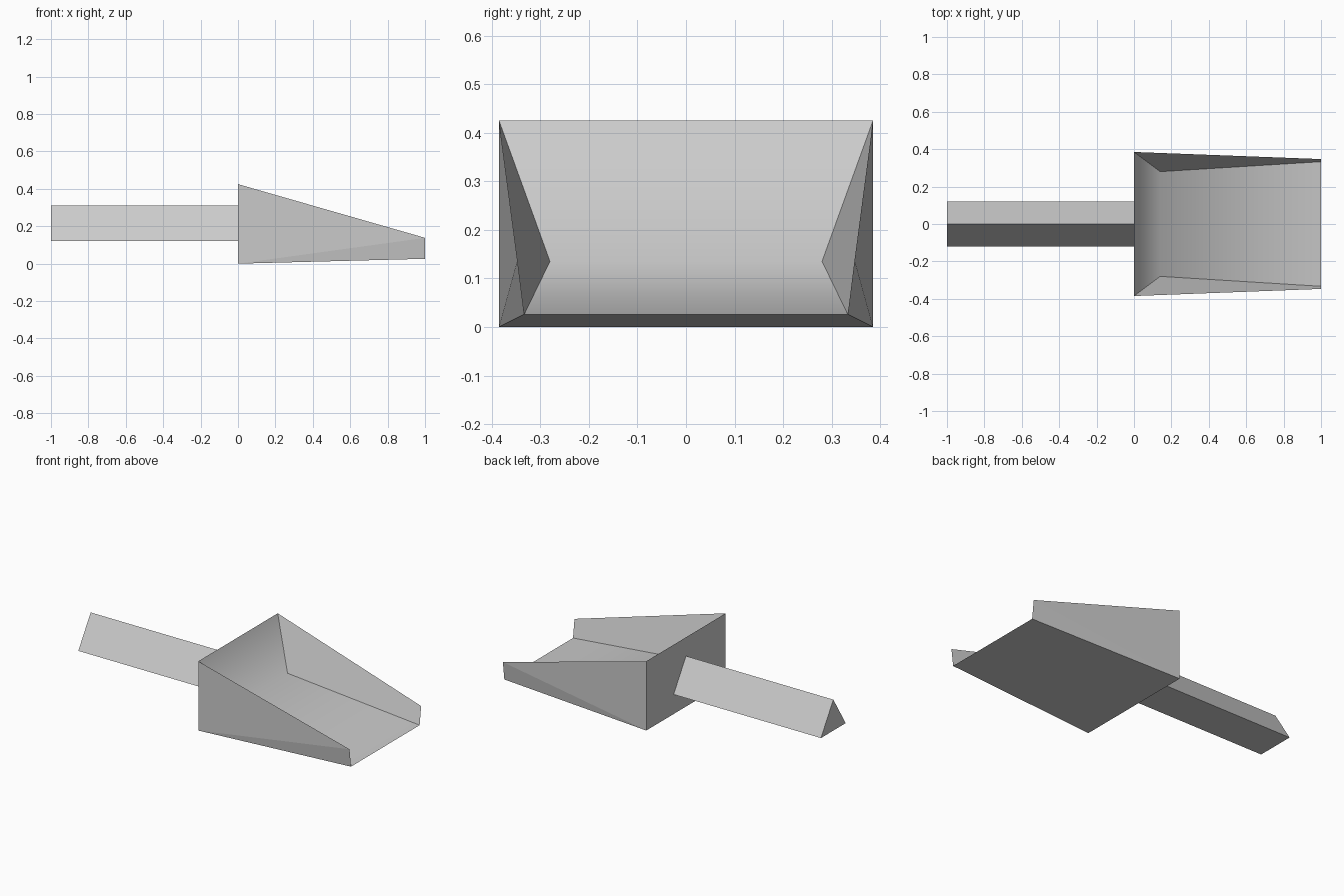
import bpy
import bmesh

if "Cube" in bpy.data.objects:
    bpy.data.objects.remove(bpy.data.objects["Cube"], do_unlink=True)

# Single grey material
GREY = (0.6, 0.6, 0.6, 1.0)
grey = bpy.data.materials.new("plain grey")
grey.use_nodes = True
grey.diffuse_color = GREY
grey.node_tree.nodes["Principled BSDF"].inputs["Base Color"].default_value = GREY


def add_object(name, bm):
    bmesh.ops.recalc_face_normals(bm, faces=bm.faces[:])
    mesh = bpy.data.meshes.new(name)
    bm.to_mesh(mesh)
    bm.free()
    mesh.materials.append(grey)
    obj = bpy.data.objects.new(name, mesh)
    bpy.context.collection.objects.link(obj)
    return obj


# Handle: triangular bar with its ridge on top
bm = bmesh.new()
end = bm.faces.new([bm.verts.new((-1, y, z))
                    for y, z in ((-0.12, 0.12), (0.12, 0.12), (0, 0.31))])
extruded = bmesh.ops.extrude_face_region(bm, geom=[end], use_keep_orig=True)
bmesh.ops.translate(bm, vec=(1, 0, 0), verts=[
    v for v in extruded["geom"] if isinstance(v, bmesh.types.BMVert)])
add_object("handle", bm)

# Scoop: matching left and right corner points
corners = {
    "back_low": (0, 0.385, 0),
    "back_top": (0, 0.385, 0.425),
    "inner": (0.14, 0.28, 0.135),
    "lip": (1, 0.333, 0.026),
    "tip": (1, 0.347, 0.138),
}
bm = bmesh.new()
sides = [{n: bm.verts.new((x, s * y, z)) for n, (x, y, z) in corners.items()}
         for s in (-1, 1)]
right, left = sides

# Side walls, tapering to a thin front edge
for side in sides:
    for names in (("back_low", "tip", "back_top"),
                  ("back_low", "lip", "tip"),
                  ("back_top", "tip", "lip", "inner")):
        bm.faces.new([side[n] for n in names])

# Strips across: back plate, underside, then the smooth inner floor
for a, b, smooth in (("back_low", "back_top", False),
                     ("back_low", "lip", False),
                     ("back_top", "inner", True),
                     ("inner", "lip", True)):
    face = bm.faces.new((right[a], right[b], left[b], left[a]))
    face.smooth = smooth
add_object("scoop", bm)
